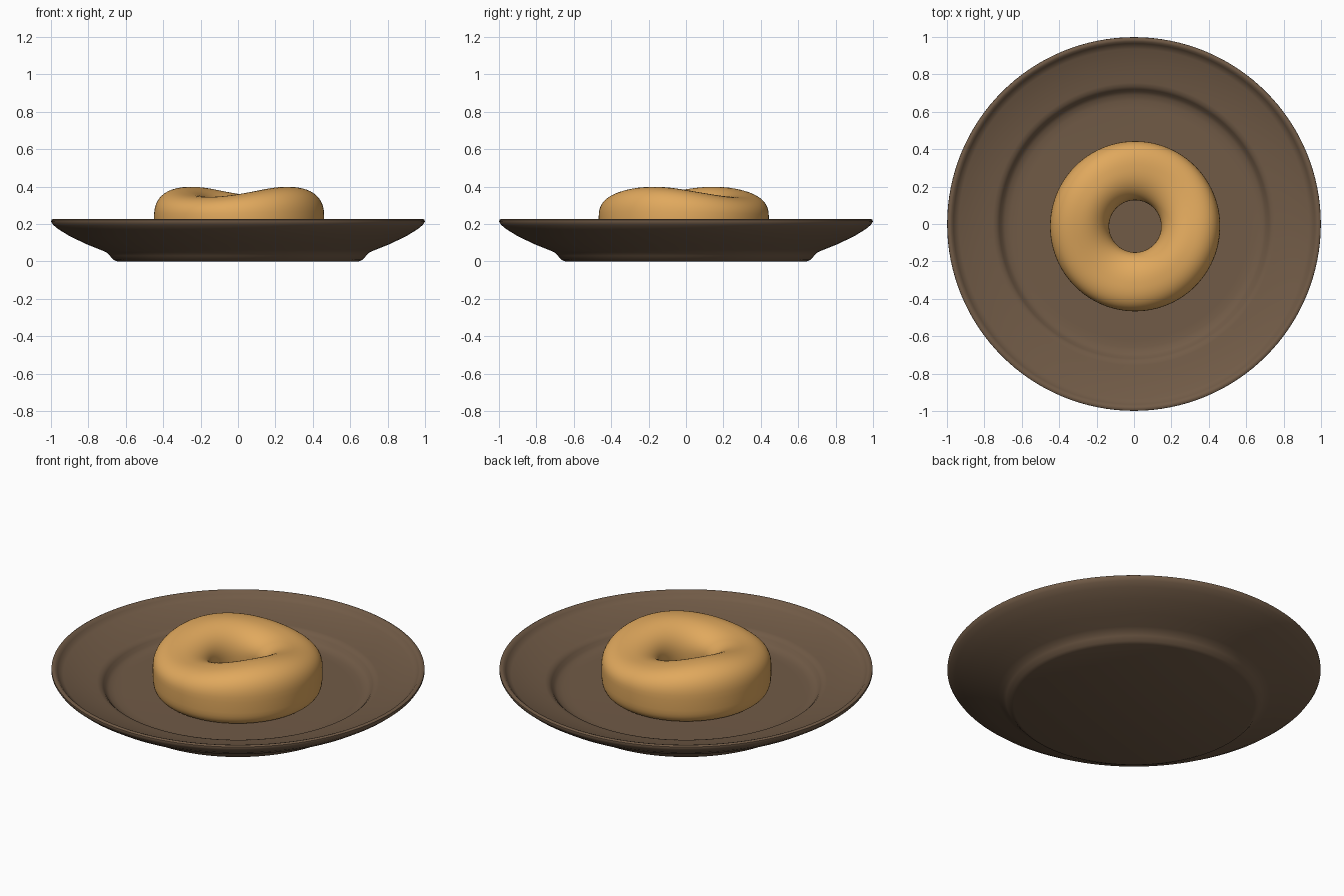
import bpy, math

if "Cube" in bpy.data.objects:
    bpy.data.objects.remove(bpy.data.objects["Cube"])


def material(name, rgb):
    m = bpy.data.materials.new(name)
    m.diffuse_color = (*rgb, 1)
    m.use_nodes = True
    m.node_tree.nodes["Principled BSDF"].inputs["Base Color"].default_value = m.diffuse_color
    return m


def make_object(name, verts, faces, mat, angle):
    me = bpy.data.meshes.new(name)
    me.from_pydata(verts, [], faces)
    me.materials.append(mat)
    me.update()
    ob = bpy.data.objects.new(name, me)
    bpy.context.collection.objects.link(ob)
    bpy.ops.object.select_all(action='DESELECT')
    ob.select_set(True)
    bpy.context.view_layer.objects.active = ob
    bpy.ops.object.shade_smooth_by_angle(angle=math.radians(angle))
    return ob


brown = material("dark_brown_glaze", (0.165, 0.104, 0.062))
dough = material("golden_dough", (0.75, 0.395, 0.11))

# plate: profile (radius, height) from underside centre round the lip to the floor
profile = [(0.645, 0.0), (0.665, 0.008), (0.685, 0.03), (0.70, 0.047), (0.73, 0.06),
           (0.81, 0.092), (0.90, 0.135), (0.96, 0.172), (0.988, 0.195), (0.999, 0.212),
           (0.998, 0.222), (0.988, 0.228), (0.976, 0.225), (0.965, 0.213), (0.953, 0.199),
           (0.935, 0.191), (0.86, 0.170), (0.78, 0.150), (0.755, 0.147), (0.735, 0.142),
           (0.72, 0.128), (0.708, 0.110), (0.69, 0.098), (0.66, 0.091), (0.62, 0.09)]
N = 128
verts, faces = [], []
for r, z in profile:
    for i in range(N):
        a = 2 * math.pi * i / N
        verts.append((r * math.cos(a), r * math.sin(a), z))
for j in range(len(profile) - 1):
    for i in range(N):
        k = (i + 1) % N
        faces.append((j * N + i, j * N + k, (j + 1) * N + k, (j + 1) * N + i))
faces.append(tuple(range(N - 1, -1, -1)))
last = (len(profile) - 1) * N
faces.append(tuple(last + i for i in range(N)))
make_object("plate", verts, faces, brown, 50)


# doughnut: ring with a wavy top, upright outer wall and flattened base
def spow(v, e):
    return math.copysign(abs(v) ** e, v)


M, S = 96, 48
R, W, MID, BASE = 0.297, 0.158, 0.235, 0.085
verts, faces = [], []
for i in range(M):
    a = 2 * math.pi * i / M
    top = 0.372 + 0.027 * math.cos(2 * (a - math.radians(148)))
    for j in range(S):
        t = 2 * math.pi * j / S
        c, s = math.cos(t), math.sin(t)
        if s < 0:
            e = 0.45 if c > 0 else 0.7
            h = MID - BASE
        else:
            e = 0.8 if c > 0 else 0.95
            h = top - MID
        r = R + W * spow(c, e)
        verts.append((0.006 + r * math.cos(a), -0.012 + r * math.sin(a), MID + h * spow(s, e)))
for i in range(M):
    n = (i + 1) % M
    for j in range(S):
        k = (j + 1) % S
        faces.append((i * S + j, n * S + j, n * S + k, i * S + k))
make_object("doughnut", verts, faces, dough, 60)
